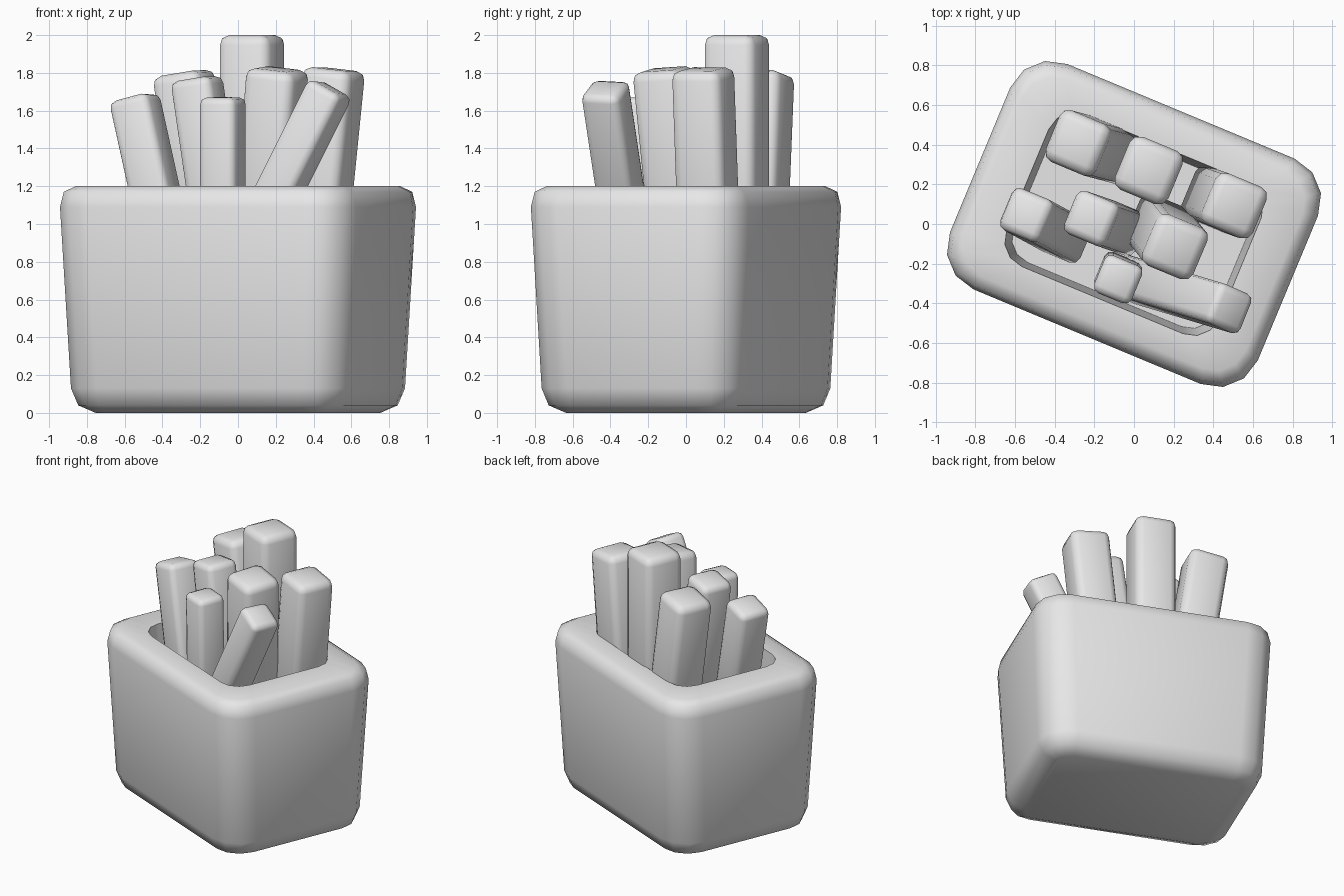
import bpy, bmesh, math
from mathutils import Matrix, Vector

default = bpy.data.objects.get("Cube")
if default:
    bpy.data.objects.remove(default)

YAW = Matrix.Rotation(math.radians(-22.6), 4, "Z")

grey = bpy.data.materials.new("light_grey")
grey.use_nodes = True
grey.diffuse_color = (0.8, 0.8, 0.8, 1)
grey.node_tree.nodes["Principled BSDF"].inputs["Base Color"].default_value = (0.8, 0.8, 0.8, 1)


def finish(name, bm, angle):
    bmesh.ops.recalc_face_normals(bm, faces=bm.faces)
    mesh = bpy.data.meshes.new(name)
    bm.to_mesh(mesh)
    bm.free()
    mesh.materials.append(grey)
    obj = bpy.data.objects.new(name, mesh)
    bpy.context.collection.objects.link(obj)
    bpy.ops.object.select_all(action="DESELECT")
    obj.select_set(True)
    bpy.context.view_layer.objects.active = obj
    bpy.ops.object.shade_smooth_by_angle(angle=math.radians(angle))
    return obj


def rounded_ring(bm, hx, hy, r, z, steps=3):
    """Ring of vertices along a rounded rectangle."""
    ring = []
    for corner, (sx, sy) in enumerate([(1, 1), (-1, 1), (-1, -1), (1, -1)]):
        for i in range(steps + 1):
            a = math.pi / 2 * (corner + i / steps)
            p = Vector((sx * (hx - r) + r * math.cos(a), sy * (hy - r) + r * math.sin(a), z))
            ring.append(bm.verts.new(YAW @ p))
    return ring


# Carton: lofted from the base, up the outside, over the rim and down the hole
profile = [  # half width, half depth, corner radius, height
    (0.665, 0.445, 0.10, 0.0),
    (0.755, 0.535, 0.18, 0.04),
    (0.795, 0.572, 0.22, 0.13),
    (0.84, 0.615, 0.22, 1.09),
    (0.82, 0.595, 0.20, 1.17),
    (0.765, 0.54, 0.17, 1.2),
    (0.58, 0.415, 0.14, 1.2),
    (0.55, 0.385, 0.13, 0.7),
]
bm = bmesh.new()
rings = [rounded_ring(bm, *row) for row in profile]
for low, high in zip(rings, rings[1:]):
    for i in range(len(low)):
        j = (i + 1) % len(low)
        bm.faces.new((low[i], low[j], high[j], high[i]))
bm.faces.new(rings[0])
bm.faces.new(rings[-1])
finish("carton", bm, 60)


# Sticks: bevelled square bars leaning outward from the carton floor
def stick(name, x, y, top, width, lean_x, lean_y):
    axis = Vector((lean_x, lean_y, 1)).normalized()
    length = (top - 0.7) / axis.z
    bm = bmesh.new()
    bmesh.ops.create_cube(bm, size=1)
    bmesh.ops.scale(bm, vec=(width, width, length), verts=bm.verts)
    bmesh.ops.translate(bm, vec=(0, 0, -length / 2), verts=bm.verts)
    bmesh.ops.bevel(bm, geom=bm.edges[:], offset=width * 0.18, segments=2,
                    profile=0.5, affect="EDGES")
    tilt = Vector((0, 0, 1)).rotation_difference(axis).to_matrix().to_4x4()
    bm.transform(Matrix.Translation((x, y, top)) @ tilt @ YAW)
    finish(name, bm, 60)


stick("tall_stick", 0.075, 0.27, 2.0, 0.29, 0, 0)
stick("back_right_stick", -0.29, 0.41, 1.8, 0.28, -0.15, 0.04)
stick("back_left_stick", 0.51, 0.09, 1.82, 0.28, 0.1, -0.035)
stick("centre_stick", 0.21, -0.12, 1.82, 0.28, 0.08, -0.1)
stick("middle_stick", -0.22, 0.03, 1.77, 0.235, -0.145, 0.05)
stick("right_stick", -0.55, 0.05, 1.67, 0.23, -0.22, 0.12)
stick("short_stick", -0.08, -0.28, 1.67, 0.205, 0, -0.02)
stick("front_left_stick", 0.49, -0.43, 1.72, 0.215, 0.5, -0.15)
